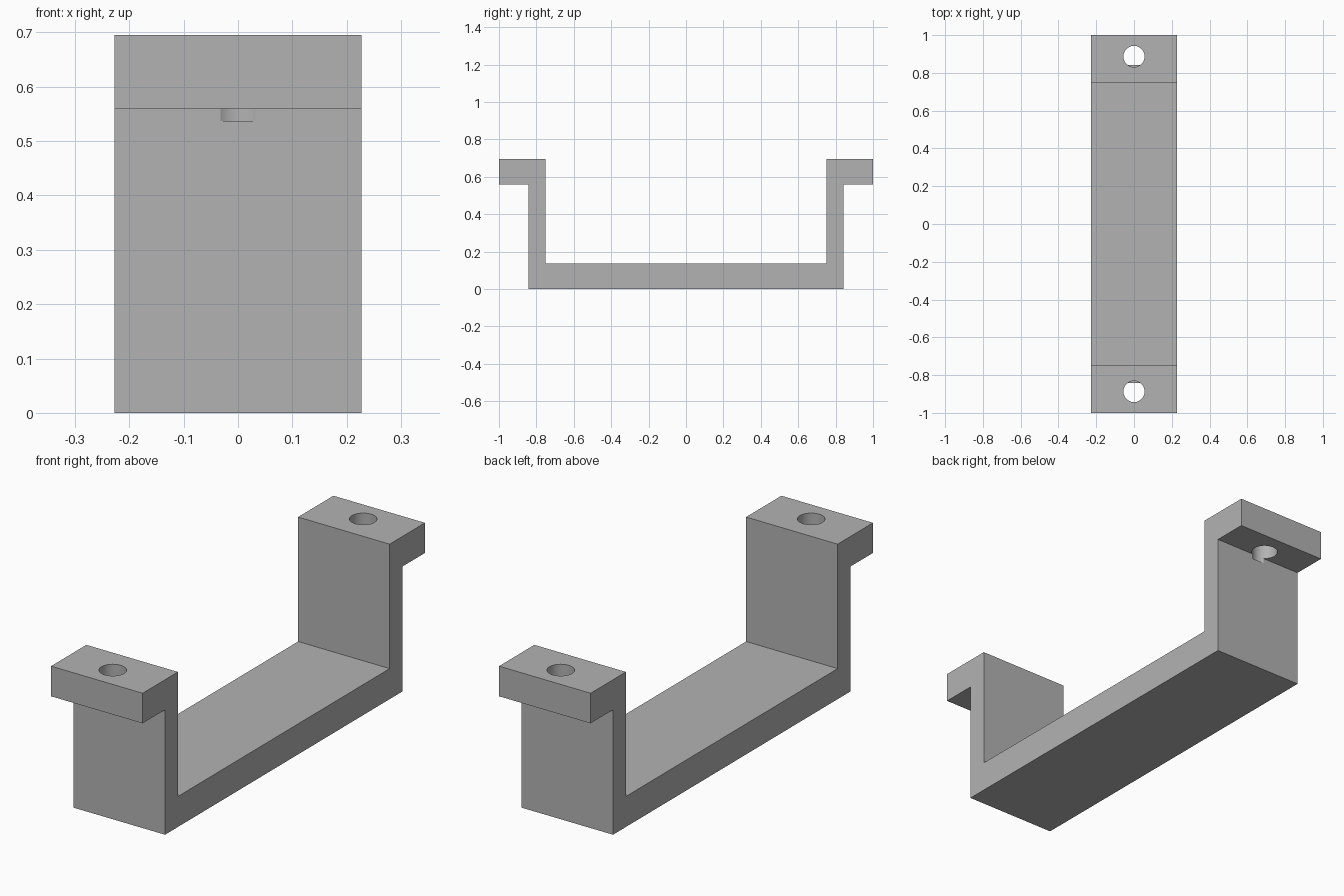
import bpy, bmesh
from mathutils import Matrix

cube = bpy.data.objects.get("Cube")
if cube:
    bpy.data.objects.remove(cube, do_unlink=True)

HALF_WIDTH = 0.227
HOLE_Y, HOLE_RADIUS, HOLE_FLOOR = 0.887, 0.056, 0.537

grey = bpy.data.materials.new("plain grey")
grey.use_nodes = True
colour = (0.45, 0.45, 0.45, 1)
grey.diffuse_color = colour
grey.node_tree.nodes["Principled BSDF"].inputs["Base Color"].default_value = colour


def add_object(name, bm):
    mesh = bpy.data.meshes.new(name)
    bmesh.ops.recalc_face_normals(bm, faces=bm.faces)
    bm.to_mesh(mesh)
    bm.free()
    obj = bpy.data.objects.new(name, mesh)
    bpy.context.collection.objects.link(obj)
    mesh.materials.append(grey)
    return obj


# Bracket: half profile in (y, z), mirrored and extruded across the width
half = [(0.841, 0), (0.841, 0.56), (1, 0.56), (1, 0.695), (0.75, 0.695), (0.75, 0.137)]
profile = half + [(-y, z) for y, z in reversed(half)]
bm = bmesh.new()
face = bm.faces.new([bm.verts.new((-HALF_WIDTH, y, z)) for y, z in profile])
side = bmesh.ops.extrude_face_region(bm, geom=[face])
verts = [v for v in side["geom"] if isinstance(v, bmesh.types.BMVert)]
bmesh.ops.translate(bm, verts=verts, vec=(2 * HALF_WIDTH, 0, 0))
bracket = add_object("mounting_bracket", bm)

# Screw holes through both flanges, nicking the uprights just below
depth = 0.3
bm = bmesh.new()
for y in (-HOLE_Y, HOLE_Y):
    bmesh.ops.create_cone(bm, cap_ends=True, segments=48, radius1=HOLE_RADIUS,
                          radius2=HOLE_RADIUS, depth=depth,
                          matrix=Matrix.Translation((0, y, HOLE_FLOOR + depth / 2)))
cutter = add_object("hole_cutter", bm)
cutter.hide_render = True
cutter.hide_viewport = True

cut = bracket.modifiers.new("screw holes", "BOOLEAN")
cut.operation = "DIFFERENCE"
cut.solver = "EXACT"
cut.object = cutter

# Apply the cut and drop the helper
bpy.context.view_layer.update()
graph = bpy.context.evaluated_depsgraph_get()
result = bpy.data.meshes.new_from_object(bracket.evaluated_get(graph))
bracket.modifiers.clear()
bracket.data = result
bpy.data.objects.remove(cutter, do_unlink=True)

# Smooth hole walls, crisp edges
bpy.ops.object.select_all(action="DESELECT")
bracket.select_set(True)
bpy.context.view_layer.objects.active = bracket
bpy.ops.object.shade_smooth_by_angle()
